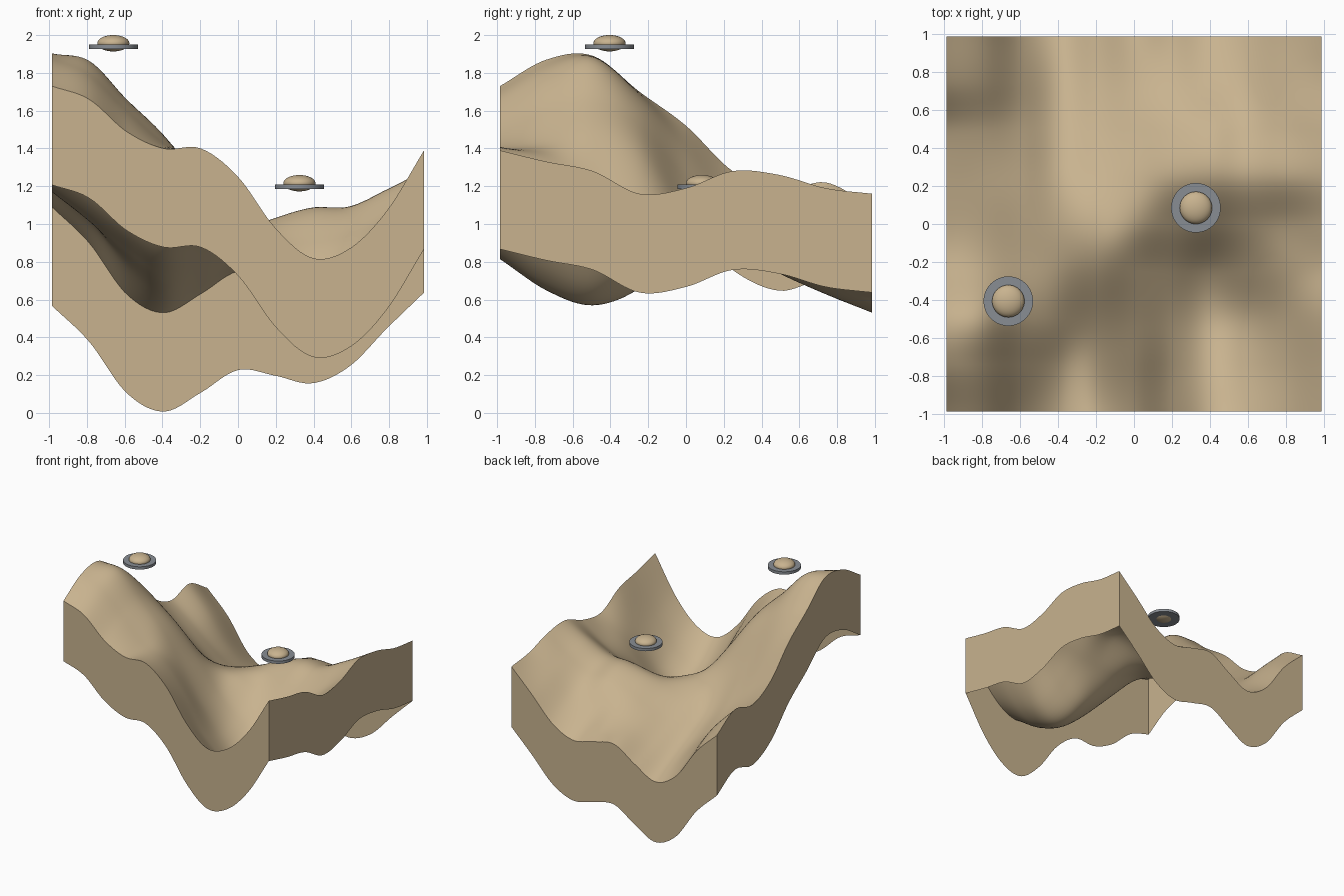
import bpy
import bmesh
import math

HALF = 0.985        # half width of the terrain block
SKIRT = 0.523       # depth of the side walls

# Control heights in hundredths: rows run front to back, columns run along +x
HEIGHTS = [
    [173, 166, 149, 140, 140, 125, 98, 82, 87, 107, 139],
    [187, 179, 160, 143, 132, 109, 79, 65, 73, 97, 133],
    [189, 186, 166, 147, 121, 93, 69, 57, 66, 93, 128],
    [170, 167, 154, 138, 114, 90, 74, 66, 77, 98, 116],
    [152, 139, 123, 109, 101, 97, 90, 90, 94, 104, 119],
    [128, 113, 99, 87, 90, 96, 103, 108, 109, 118, 128],
    [117, 102, 86, 74, 79, 88, 97, 103, 103, 113, 126],
    [122, 102, 77, 63, 70, 80, 84, 84, 90, 106, 119],
    [109, 90, 63, 53, 63, 75, 72, 68, 77, 97, 116],
]


def make_material(name, colour):
    material = bpy.data.materials.new(name)
    material.use_nodes = True
    material.diffuse_color = colour
    for node in material.node_tree.nodes:
        if node.type == 'BSDF_PRINCIPLED':
            node.inputs["Base Color"].default_value = colour
    return material


def spline(values, u):
    """Smooth curve through evenly spaced values, with u running from zero to one."""
    last = len(values) - 1
    position = min(max(u, 0), 1) * last
    i = min(int(position), last - 1)
    t = position - i
    b, c = values[i], values[i + 1]
    a = values[i - 1] if i > 0 else 2 * b - c
    d = values[i + 2] if i + 2 <= last else 2 * c - b
    slope_b, slope_c = (c - a) / 2, (d - b) / 2
    blend = t * t * (3 - 2 * t)
    bend = t * (1 - t)
    return b + (c - b) * blend + bend * ((1 - t) * slope_b - t * slope_c)


def terrain_height(x, y):
    u = (x / HALF + 1) / 2
    v = (y / HALF + 1) / 2
    return spline([spline(row, u) for row in HEIGHTS], v) / 100


def smooth(obj, angle):
    bpy.ops.object.select_all(action='DESELECT')
    obj.select_set(True)
    bpy.context.view_layer.objects.active = obj
    bpy.ops.object.shade_smooth_by_angle(angle=math.radians(angle))


def finish(bm, name, material, location=(0, 0, 0)):
    mesh = bpy.data.meshes.new(name)
    bm.to_mesh(mesh)
    bm.free()
    mesh.materials.append(material)
    obj = bpy.data.objects.new(name, mesh)
    obj.location = location
    bpy.context.collection.objects.link(obj)
    smooth(obj, 30)
    return obj


def build_terrain(material):
    # Rolling surface with a straight skirt hanging from its rim, open below
    bm = bmesh.new()
    bmesh.ops.create_grid(bm, x_segments=72, y_segments=72, size=HALF)
    for vert in bm.verts:
        vert.co.z = terrain_height(vert.co.x, vert.co.y)
    rim = [edge for edge in bm.edges if edge.is_boundary]
    result = bmesh.ops.extrude_edge_only(bm, edges=rim)
    lower = [g for g in result["geom"] if isinstance(g, bmesh.types.BMVert)]
    bmesh.ops.translate(bm, verts=lower, vec=(0, 0, -SKIRT))
    bmesh.ops.recalc_face_normals(bm, faces=bm.faces)
    if sum(face.normal.z for face in bm.faces) < 0:
        bmesh.ops.reverse_faces(bm, faces=bm.faces)
    finish(bm, "terrain", material)


def build_saucer(name, location, dome_material, rim_material):
    # Flattened ball
    bm = bmesh.new()
    bmesh.ops.create_uvsphere(bm, u_segments=40, v_segments=20, radius=0.085)
    bmesh.ops.scale(bm, verts=bm.verts, vec=(1, 1, 0.51))
    finish(bm, name + "_dome", dome_material, location)

    # Thin disc around it, a little below the middle
    bm = bmesh.new()
    bmesh.ops.create_cone(bm, cap_ends=True, segments=64,
                          radius1=0.13, radius2=0.13, depth=0.024)
    bmesh.ops.translate(bm, verts=bm.verts, vec=(0, 0, -0.018))
    finish(bm, name + "_rim", rim_material, location)


cube = bpy.data.objects.get("Cube")
if cube:
    bpy.data.objects.remove(cube, do_unlink=True)

sand = make_material("sand", (0.58, 0.45, 0.275, 1))
grey = make_material("metal_grey", (0.25, 0.27, 0.295, 1))

build_terrain(sand)
build_saucer("high_saucer", (-0.66, -0.405, 1.957), sand, grey)
build_saucer("low_saucer", (0.325, 0.085, 1.216), sand, grey)
